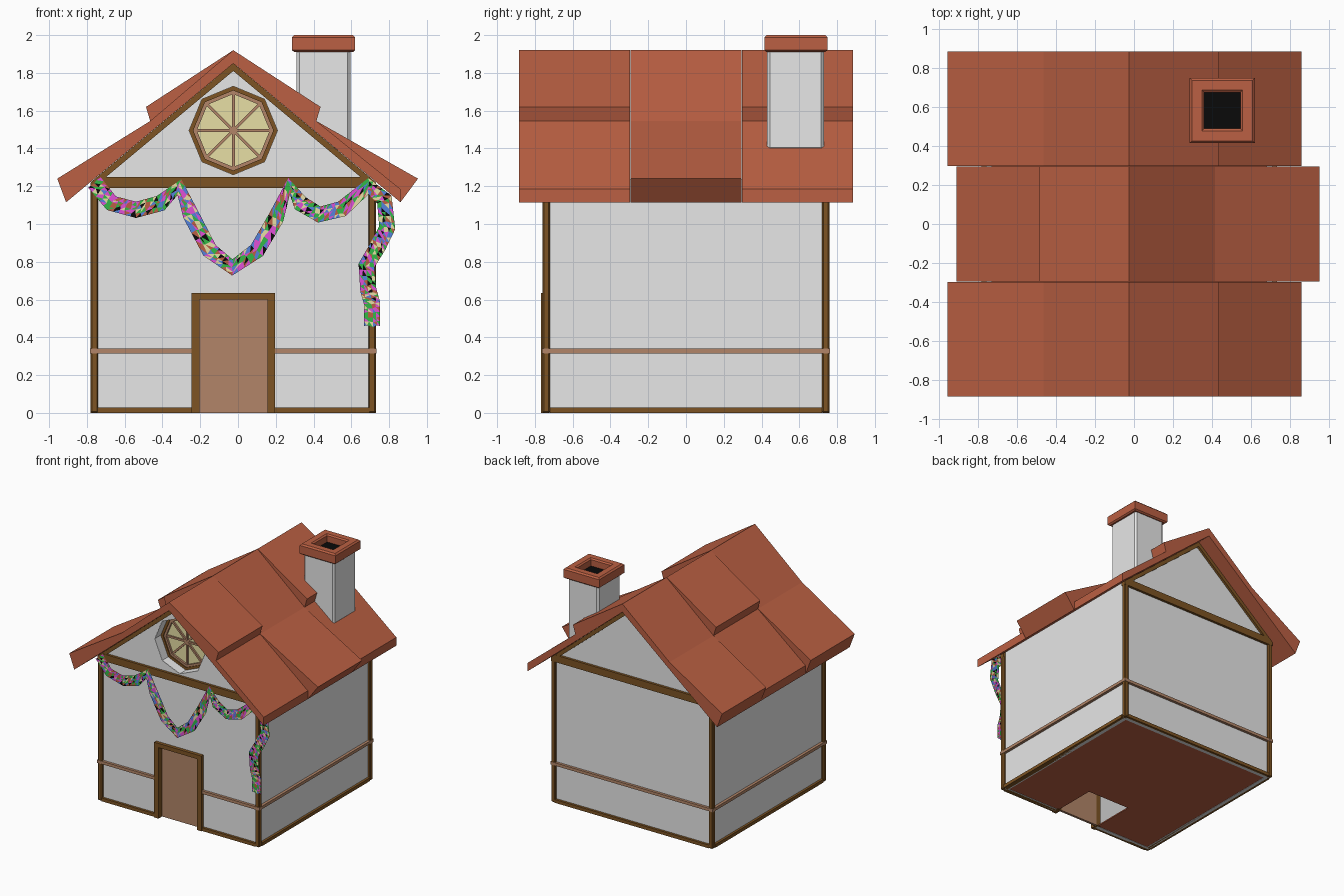
import bpy, bmesh, math, random
from mathutils import Vector

if "Cube" in bpy.data.objects:
    bpy.data.objects.remove(bpy.data.objects["Cube"])

random.seed(4)
CX = -0.025  # house centre line; helper x values are relative to it


def mat(name, r, g, b):
    m = bpy.data.materials.new(name)
    m.diffuse_color = (r, g, b, 1)
    m.use_nodes = True
    m.node_tree.nodes["Principled BSDF"].inputs["Base Color"].default_value = m.diffuse_color
    return m


ROOF = mat("brick red", 0.497, 0.117, 0.056)
BEAM = mat("dark timber", 0.205, 0.087, 0.017)
WOOD = mat("light timber", 0.445, 0.235, 0.138)
WALL = mat("plaster", 0.8, 0.8, 0.8)
PANE = mat("warm yellow", 0.847, 0.783, 0.397)
BLACK = mat("black", 0.003, 0.003, 0.003)
PINK = mat("pink", 0.75, 0.08, 0.68)
GREEN = mat("green", 0.032, 0.485, 0.061)
BLUE = mat("blue", 0.09, 0.223, 0.716)


def finish(name, bm, mats, bevel=0):
    bmesh.ops.recalc_face_normals(bm, faces=bm.faces)
    me = bpy.data.meshes.new(name)
    bm.to_mesh(me)
    bm.free()
    ob = bpy.data.objects.new(name, me)
    bpy.context.collection.objects.link(ob)
    for m in mats:
        me.materials.append(m)
    if bevel:
        mod = ob.modifiers.new("bevel", "BEVEL")
        mod.width, mod.segments = bevel, 1
    return ob


def prism(name, pts, y0, y1, m, bevel=0):
    """Extrude an (x, z) outline along y."""
    bm = bmesh.new()
    a = [bm.verts.new((x + CX, y0, z)) for x, z in pts]
    b = [bm.verts.new((x + CX, y1, z)) for x, z in pts]
    bm.faces.new(a)
    bm.faces.new(b)
    n = len(pts)
    for i in range(n):
        j = (i + 1) % n
        bm.faces.new((a[i], a[j], b[j], b[i]))
    return finish(name, bm, [m], bevel)


def box(name, x0, x1, y0, y1, z0, z1, m, bevel=0):
    return prism(name, [(x0, z0), (x1, z0), (x1, z1), (x0, z1)], y0, y1, m, bevel)


def octagon(r, z=1.495):
    return [(r * math.cos(i * math.pi / 4), z + r * math.sin(i * math.pi / 4)) for i in range(8)]


def ring(name, outer, inner, y0, y1, m):
    """Closed ring between two (x, z) outlines."""
    bm = bmesh.new()
    loops = [[bm.verts.new((x + CX, y, z)) for x, z in pts]
             for pts, y in ((outer, y0), (outer, y1), (inner, y1), (inner, y0))]
    n = len(outer)
    for k in range(4):
        p, q = loops[k], loops[(k + 1) % 4]
        for i in range(n):
            j = (i + 1) % n
            bm.faces.new((p[i], p[j], q[j], q[i]))
    return finish(name, bm, [m])


# Walls: front with door opening and round window hole, plain back, sides
front = prism("front_wall", [(-.735, 0), (-.2, 0), (-.2, .615), (.2, .615), (.2, 0), (.735, 0),
                             (.735, 1.235), (0, 1.845), (-.735, 1.235)], -.74, -.71, WALL)
cutter = prism("window_cutter", octagon(.235), -.9, -.6, WALL)
cutter.hide_render = True
mod = front.modifiers.new("hole", "BOOLEAN")
mod.operation, mod.object, mod.solver = "DIFFERENCE", cutter, "EXACT"
bpy.context.view_layer.objects.active = front
bpy.ops.object.modifier_apply(modifier="hole")
bpy.data.objects.remove(cutter)
prism("back_wall", [(-.735, 0), (.735, 0), (.735, 1.235), (0, 1.845), (-.735, 1.235)], .71, .74, WALL)
for s, side in ((-1, "left"), (1, "right")):
    box(side + "_wall", *sorted((s * .735, s * .705)), -.71, .71, 0, 1.235, WALL)

# Floor with a cut-out behind the door
box("floor_back", -.735, .735, -.34, .74, .002, .012, ROOF)
for s, side in ((-1, "left"), (1, "right")):
    box("floor_" + side, *sorted((s * .735, s * .2)), -.74, -.34, .002, .012, ROOF)

# Timber frame
for sx in (-1, 1):
    side = "left" if sx < 0 else "right"
    for sy in (-1, 1):
        end = "front" if sy < 0 else "back"
        box(f"{end}_{side}_post", *sorted((sx * .755, sx * .715)), *sorted((sy * .76, sy * .72)),
            0, 1.22, BEAM, .007)
        prism(f"{end}_{side}_gable_rafter",
              [(0, 1.85), (sx * .72, 1.25), (sx * .672, 1.25), (0, 1.81)],
              *sorted((sy * .76, sy * .72)), BEAM)
    box(side + "_sill", *sorted((sx * .755, sx * .715)), -.72, .72, 0, .028, BEAM)
    box(side + "_rail", *sorted((sx * .758, sx * .725)), -.763, .763, .315, .34, WOOD)
    box(f"front_{side}_sill", *sorted((sx * .72, sx * .21)), -.76, -.72, 0, .028, BEAM)
    box(f"front_{side}_rail", *sorted((sx * .757, sx * .21)), -.762, -.73, .315, .34, WOOD)
box("back_sill", -.72, .72, .72, .76, 0, .028, BEAM)
box("back_rail", -.757, .757, .73, .762, .315, .34, WOOD)
for y0, y1, end in ((-.761, -.72, "front"), (.72, .761, "back")):
    prism(end + "_gable_beam", [(-.755, 1.19), (.755, 1.19), (.755, 1.22), (.72, 1.25),
                                (-.72, 1.25), (-.755, 1.22)], y0, y1, BEAM)

# Door, set back in its frame
prism("door_frame", [(-.22, 0), (-.18, 0), (-.18, .6), (.18, .6), (.18, 0), (.22, 0),
                     (.22, .635), (-.22, .635)], -.768, -.7, BEAM)
box("door", -.18, .18, -.72, -.7, 0, .6, WOOD)

# Octagonal window, set back in a plaster reveal
ring("window_reveal", octagon(.245), octagon(.234), -.738, -.62, WALL)
ring("window_frame_outer", octagon(.234), octagon(.212), -.66, -.62, BEAM)
ring("window_frame_inner", octagon(.212), octagon(.193), -.652, -.62, WOOD)
prism("window_pane", octagon(.2), -.635, -.625, PANE)
for i in range(4):
    a = i * math.pi / 4
    d, n = Vector((math.cos(a), math.sin(a))) * .196, Vector((-math.sin(a), math.cos(a))) * .008
    c = Vector((0, 1.495))
    prism("window_bar", [tuple(p) for p in (c - d - n, c + d - n, c + d + n, c - d + n)],
          -.648 - i * .0005, -.63, WOOD)


# Roof: three bands, each with one stepped slope and one flared slope
def stepped(s):
    return [(s * .462, 1.62), (s * .44, 1.545), (s * .885, 1.185), (s * .885, 1.115)]


def flared(s):
    return [(s * .44, 1.545), (s * (.978 if s > 0 else .932), 1.24), (s * .885, 1.115)]


for name, y0, y1, lf, rf in (("front_roof", -.885, -.297, flared, stepped),
                             ("middle_roof", -.295, .295, stepped, flared),
                             ("back_roof", .297, .885, flared, stepped)):
    prism(name, [(0, 1.92)] + rf(1) + [(0, 1.85)] + lf(-1)[::-1], y0, y1, ROOF)

# Chimney with hollow cap
box("chimney", .335, .62, .43, .73, 1.39, 1.93, WALL, .015)


def cap_loop(bm, h, z):
    cx, cy = .453, .582
    return [bm.verts.new((cx + sx * h, cy + sy * h, z)) for sx, sy in ((-1, -1), (1, -1), (1, 1), (-1, 1))]


bm = bmesh.new()
rings = [cap_loop(bm, h, z) for h, z in ((.093, 1.91), (.155, 1.91), (.167, 1.92), (.167, 1.988),
                                         (.155, 2.0), (.105, 2.0), (.093, 1.99))]
for k in range(len(rings)):
    p, q = rings[k], rings[(k + 1) % len(rings)]
    for i in range(4):
        j = (i + 1) % 4
        bm.faces.new((p[i], p[j], q[j], q[i]))
finish("chimney_cap", bm, [ROOF])
box("chimney_opening", .385, .571, .489, .675, 1.928, 1.937, BLACK)

# Garland: flat ribbon of random coloured chips
path = [Vector(p) for p in (
    (-.76, 1.22), (-.67, 1.11), (-.54, 1.075), (-.41, 1.11), (-.31, 1.195), (-.25, 1.05), (-.15, .86),
    (-.03, .77), (.1, .86), (.2, 1.03), (.27, 1.2), (.33, 1.11), (.43, 1.05), (.55, 1.08), (.69, 1.2),
    (.775, 1.13), (.79, .98), (.74, .88), (.68, .78), (.69, .65), (.71, .58), (.71, .46))]
edges = []
for i, p in enumerate(path):
    t = Vector((0, 0))
    if i > 0:
        t += (p - path[i - 1]).normalized()
    if i < len(path) - 1:
        t += (path[i + 1] - p).normalized()
    t.normalize()
    n = Vector((-t.y, t.x)) * .043
    edges.append((p - n, p + n))
bm = bmesh.new()
rows, STEPS, COLS = [], 5, 4
for i in range(len(edges) - 1):
    for k in range(STEPS + (i == len(edges) - 2)):
        f = k / STEPS
        a, b = (edges[i][e].lerp(edges[i + 1][e], f) for e in (0, 1))
        row = []
        for c in range(COLS + 1):
            q = a.lerp(b, c / COLS)
            if 0 < c < COLS:
                q += Vector((random.uniform(-.006, .006), random.uniform(-.006, .006)))
            row.append(bm.verts.new((q.x, -.766, q.y)))
        rows.append(row)
chips = [0] * 5 + [1] * 5 + [2] * 3 + [3] * 3 + [4] * 3 + [5] * 2
for r0, r1 in zip(rows, rows[1:]):
    for c in range(COLS):
        for tri in ((r0[c], r0[c + 1], r1[c + 1]), (r0[c], r1[c + 1], r1[c])):
            bm.faces.new(tri).material_index = random.choice(chips)
finish("garland", bm, [PINK, GREEN, BLUE, PANE, ROOF, BLACK])
